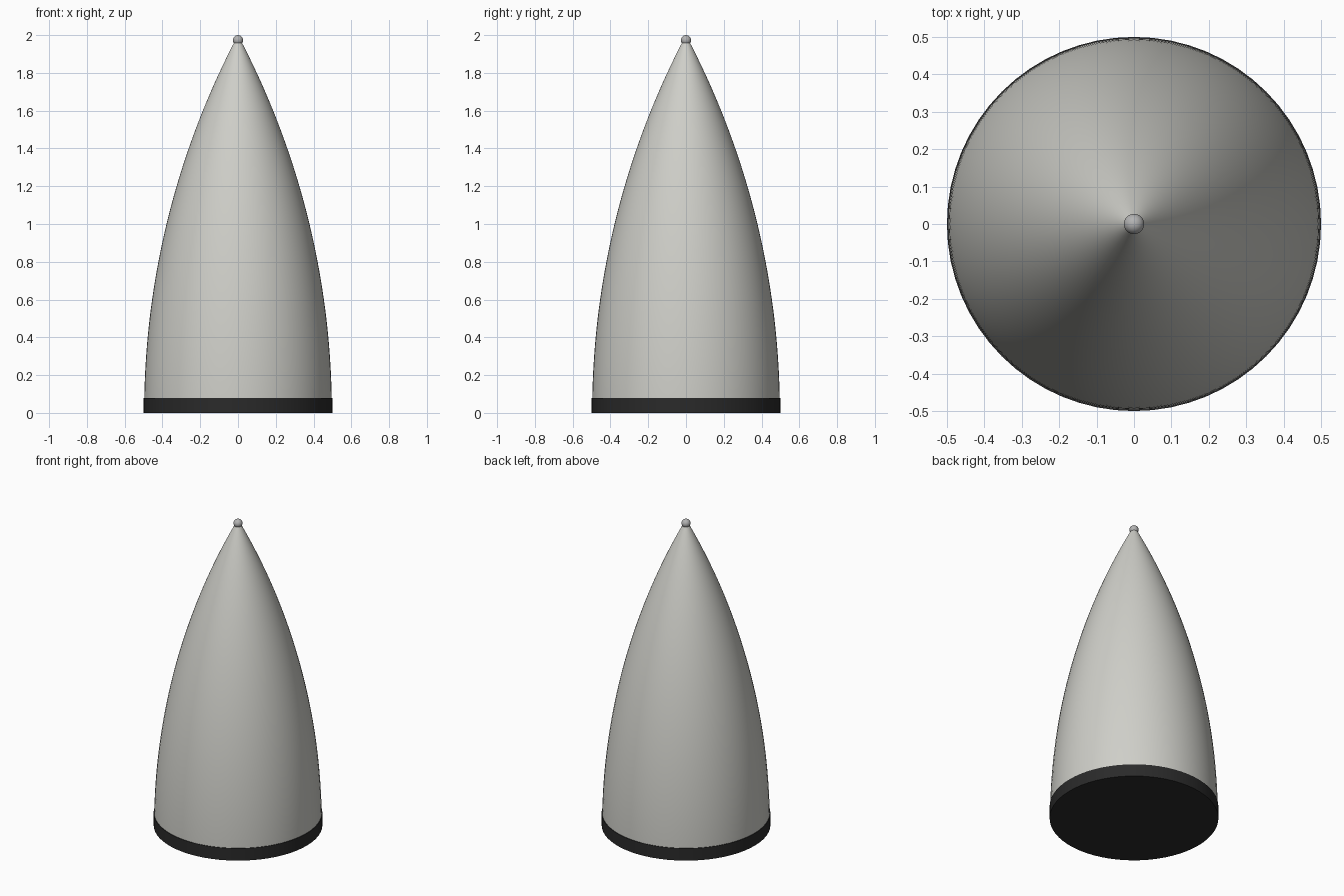
import bpy, bmesh, math

cube = bpy.data.objects.get("Cube")
if cube:
    bpy.data.objects.remove(cube, do_unlink=True)

SEGMENTS = 64
RADIUS = 0.497
HEIGHT = 2.0
BAND_TOP = 0.08


def material(name, colour):
    mat = bpy.data.materials.new(name)
    mat.use_nodes = True
    mat.diffuse_color = (*colour, 1)
    mat.node_tree.nodes["Principled BSDF"].inputs["Base Color"].default_value = (*colour, 1)
    return mat


def finish(obj, name, mat):
    obj.name = obj.data.name = name
    obj.data.materials.append(mat)
    bpy.ops.object.select_all(action="DESELECT")
    obj.select_set(True)
    bpy.context.view_layer.objects.active = obj
    bpy.ops.object.shade_smooth_by_angle(angle=math.radians(35))


def lathe(name, profile, mat):
    """Closed solid of revolution from (radius, height) pairs, bottom to top."""
    bm = bmesh.new()
    rings = []
    for r, z in profile:
        rings.append([bm.verts.new((r * math.cos(a), r * math.sin(a), z))
                      for a in (math.tau * i / SEGMENTS for i in range(SEGMENTS))])
    for low, high in zip(rings, rings[1:]):
        for i in range(SEGMENTS):
            j = (i + 1) % SEGMENTS
            bm.faces.new((low[i], low[j], high[j], high[i]))
    bm.faces.new(rings[0][::-1])
    bm.faces.new(rings[-1])
    mesh = bpy.data.meshes.new(name)
    bm.to_mesh(mesh)
    bm.free()
    obj = bpy.data.objects.new(name, mesh)
    bpy.context.collection.objects.link(obj)
    finish(obj, name, mat)


shell_grey = material("warm light grey", (0.62, 0.62, 0.58))
band_black = material("soft black", (0.023, 0.023, 0.023))
tip_grey = material("metal grey", (0.45, 0.45, 0.45))

# Tangent ogive shell: a circular arc that leaves the base vertically
arc = (RADIUS ** 2 + HEIGHT ** 2) / (2 * RADIUS)
STEPS = 40
START, END = 0.01, 1.985
shell = []
for k in range(STEPS + 1):
    z = START + (END - START) * k / STEPS
    shell.append((math.sqrt(arc ** 2 - z ** 2) + RADIUS - arc, z))
lathe("nose_shell", shell, shell_grey)

# Dark band and floor around the base
lathe("base_band", [(0.5, 0), (0.5, BAND_TOP)], band_black)

# Small ball on the point
BALL = 0.027
bpy.ops.mesh.primitive_uv_sphere_add(segments=32, ring_count=16, radius=BALL,
                                     location=(0, 0, HEIGHT - BALL))
finish(bpy.context.object, "tip_ball", tip_grey)
